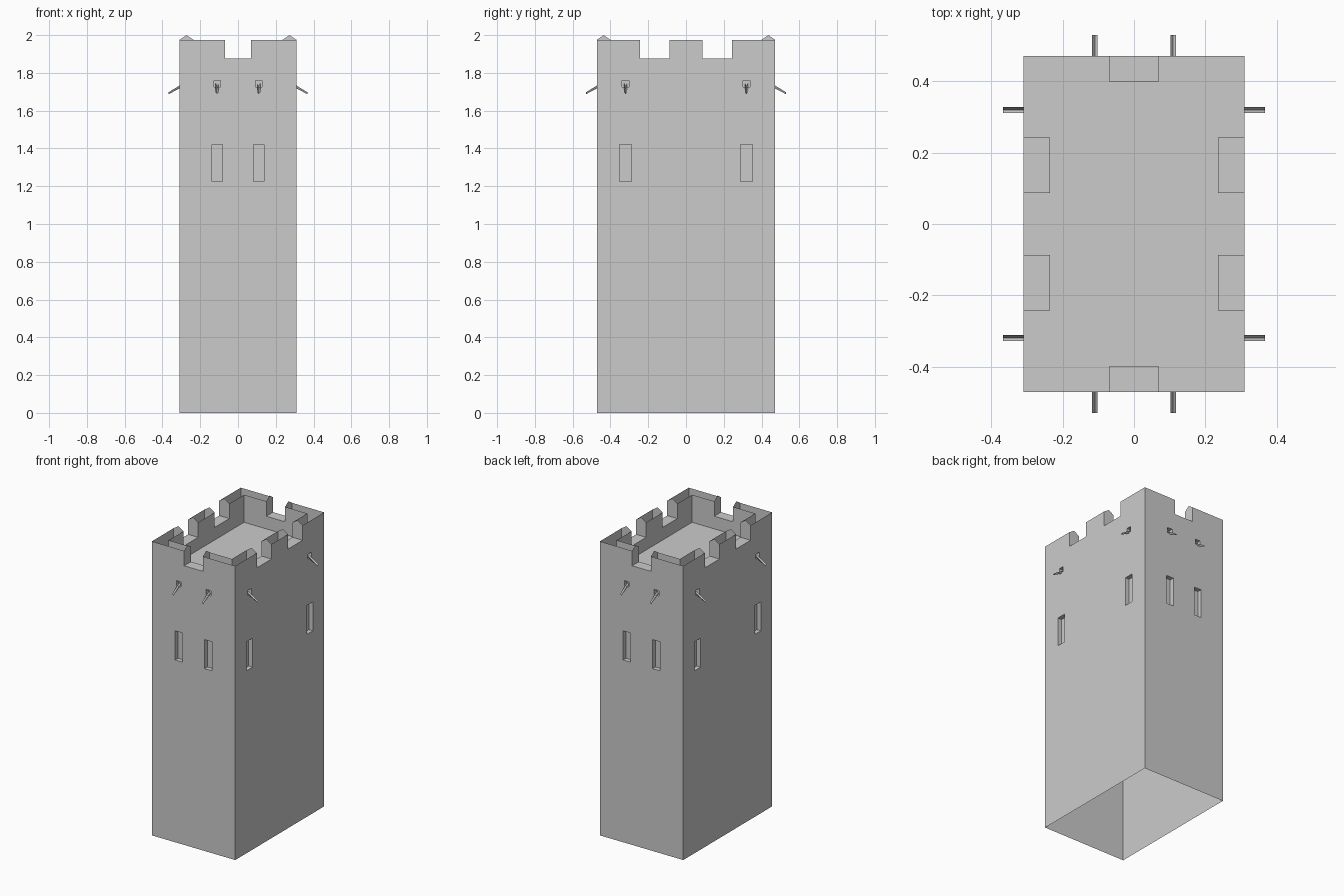
import bpy, bmesh, math
from mathutils import Matrix, Vector

if "Cube" in bpy.data.objects:
    bpy.data.objects.remove(bpy.data.objects["Cube"])

HX, HY = 0.31, 0.472            # outer half sizes
IX, IY = 0.235, 0.40            # inner parapet half sizes
TOP, SILL, ROOF, PEAK = 1.975, 1.875, 1.79, 2.0


def finish(bm, name):
    bmesh.ops.remove_doubles(bm, verts=bm.verts, dist=1e-5)
    me = bpy.data.meshes.new(name)
    bm.to_mesh(me)
    bm.free()
    ob = bpy.data.objects.new(name, me)
    bpy.context.collection.objects.link(ob)
    return ob


def face(bm, turn, pts):
    """Face from (along wall, outward distance, height) points on one side."""
    m = Matrix.Rotation(turn * math.pi / 2, 4, 'Z')
    bm.faces.new([bm.verts.new(m @ Vector((u, -d, z))) for u, d, z in pts])


def sheet(bm, turn, d, u_lim, z_lim, holes, flip=False):
    """Flat wall with rectangular openings (u0, u1, z0, z1)."""
    us = sorted({*u_lim, *[v for h in holes for v in h[:2]]})
    zs = sorted({*z_lim, *[v for h in holes for v in h[2:]]})
    for a, b in zip(us, us[1:]):
        for c, e in zip(zs, zs[1:]):
            u, z = (a + b) / 2, (c + e) / 2
            if any(h[0] < u < h[1] and h[2] < z < h[3] for h in holes):
                continue
            pts = [(a, d, c), (b, d, c), (b, d, e), (a, d, e)]
            face(bm, turn, pts[::-1] if flip else pts)


def recess(bm, turn, d, hole, depth):
    """Sides and back of a wall opening."""
    a, b, c, e = hole
    ring = [(a, c), (b, c), (b, e), (a, e)]
    i = d - depth
    face(bm, turn, [(u, i, z) for u, z in ring])
    for (u0, z0), (u1, z1) in zip(ring, ring[1:] + ring[:1]):
        face(bm, turn, [(u0, d, z0), (u1, d, z1), (u1, i, z1), (u0, i, z0)])


walls, parapet, spouts = bmesh.new(), bmesh.new(), bmesh.new()
for turn in range(4):
    side = turn % 2
    half, d = (HY, HX) if side else (HX, HY)
    ihalf, inner = (IY, IX) if side else (IX, IY)
    centre = 0.32 if side else 0.11
    gaps = [(-0.243, -0.087), (0.087, 0.243)] if side else [(-0.07, 0.07)]
    notches = [(a, b, SILL, TOP) for a, b in gaps]
    w = 0.032 if side else 0.027
    windows = [(s * centre - w, s * centre + w, 1.225, 1.42) for s in (-1, 1)]
    drains = [(s * centre - 0.018, s * centre + 0.018, 1.725, 1.76) for s in (-1, 1)]

    # outer wall with windows, drain holes and battlement gaps
    sheet(walls, turn, d, (-half, half), (0, TOP), windows + drains + notches)
    for h in windows:
        recess(walls, turn, d, h, 0.03)
    for h in drains:
        recess(walls, turn, d, h, 0.025)

    # inner parapet wall, gap sills and pointed gap ends
    sheet(parapet, turn, inner, (-ihalf, ihalf), (ROOF, TOP), notches, True)
    mid = (d + inner) / 2
    for a, b in gaps:
        face(parapet, turn, [(a, d, SILL), (b, d, SILL), (b, inner, SILL), (a, inner, SILL)])
        end = [(d, SILL), (inner, SILL), (inner, TOP), (mid, PEAK), (d, TOP)]
        face(parapet, turn, [(a, o, z) for o, z in end][::-1])
        face(parapet, turn, [(b, o, z) for o, z in end])

    # sloping V-shaped water spouts
    for s in (-1, 1):
        u = s * centre
        for t in (-1, 1):
            face(spouts, turn, [(u, d - 0.02, 1.728), (u + t * 0.008, d - 0.02, 1.745),
                                (u + t * 0.008, d + 0.058, 1.697), (u, d + 0.058, 1.687)][::t])

finish(walls, "tower_walls")
finish(parapet, "parapet")
finish(spouts, "water_spouts")

# roof deck and inside floor
for name, z in (("roof_deck", ROOF), ("inside_floor", 0.71)):
    bm = bmesh.new()
    face(bm, 0, [(-HX, HY, z), (HX, HY, z), (HX, -HY, z), (-HX, -HY, z)])
    finish(bm, name)
